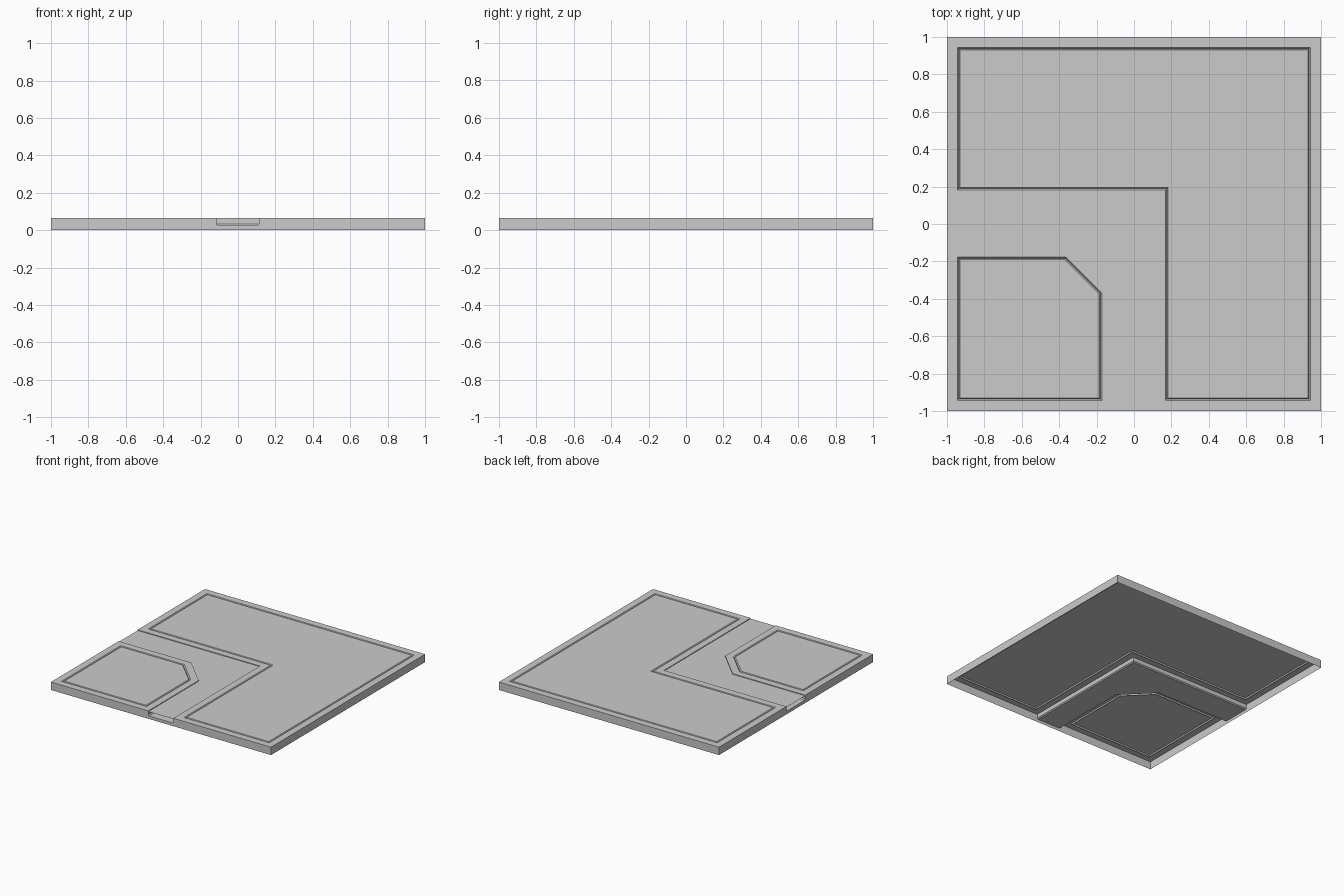
import bpy
import bmesh
from mathutils import Vector

if "Cube" in bpy.data.objects:
    bpy.data.objects.remove(bpy.data.objects["Cube"])

H = 0.065          # tile height
FLOOR = 0.025      # channel floor height
WATER = 0.059      # fill level in the channel
CH = 0.008         # chamfer at the channel floor

# Plan outlines, counter-clockwise
L_SLAB = [(-1, 1), (-1, .125), (.112, .125), (.112, -1), (1, -1), (1, 1)]
CORNER_SLAB = [(-1, -1), (-.115, -1), (-.115, -.345), (-.34, -.12), (-1, -.12)]
CHANNEL = [(-1, .125), (-1, -.12), (-.34, -.12), (-.115, -.345),
           (-.115, -1), (.112, -1), (.112, .125)]


def inset(loop, d):
    """Mitred inward offset of a counter-clockwise outline."""
    out = []
    for i, p in enumerate(loop):
        p = Vector(p)
        e1 = (p - Vector(loop[i - 1])).normalized()
        e2 = (Vector(loop[(i + 1) % len(loop)]) - p).normalized()
        n1, n2 = Vector((-e1.y, e1.x)), Vector((-e2.y, e2.x))
        out.append(tuple(p + (n1 + n2) * d / (1 + n1.dot(n2))))
    return out


def ring(bm, loop, z):
    return [bm.verts.new((x, y, z)) for x, y in loop]


def bridge(bm, a, b, skip=()):
    n = len(a)
    for i in range(n):
        if i not in skip:
            j = (i + 1) % n
            bm.faces.new((a[i], a[j], b[j], b[i]))


def finish(bm, name):
    me = bpy.data.meshes.new(name)
    bm.to_mesh(me)
    bm.free()
    ob = bpy.data.objects.new(name, me)
    bpy.context.collection.objects.link(ob)
    return ob


def slab(name, outline):
    """Flat border, shallow groove and inner panel."""
    bm = bmesh.new()
    rings = [ring(bm, inset(outline, d), z) for d, z in
             ((0, H), (.057, H), (.064, H - .01), (.071, H))]
    for a, b in zip(rings, rings[1:]):
        bridge(bm, a, b)
    bm.faces.new(rings[-1])
    finish(bm, name)


slab("main_paving", L_SLAB)
slab("corner_paving", CORNER_SLAB)

# Channel trough, open at the left and front ends
floor_loop = []
for (x0, y0), (x, y) in zip(CHANNEL, inset(CHANNEL, CH)):
    floor_loop.append((-1 if x0 == -1 else x, -1 if y0 == -1 else y))
bm = bmesh.new()
top = ring(bm, CHANNEL, H)
low = ring(bm, CHANNEL, FLOOR + CH)
base = ring(bm, floor_loop, FLOOR)
bridge(bm, top, low, skip=(0, 4))
bridge(bm, low, base, skip=(0, 4))
bm.faces.new(base)
finish(bm, "channel_trough")

# Fill surface just below the paving
bm = bmesh.new()
bm.faces.new(ring(bm, CHANNEL, WATER))
finish(bm, "channel_surface")


def notched(a, b):
    """Side wall outline with a cut-out between a and b."""
    return [(-1, 0), (1, 0), (1, H), (b, H), (b, FLOOR + CH), (b - CH, FLOOR),
            (a + CH, FLOOR), (a, FLOOR + CH), (a, H), (-1, H)]


# Outer skirt, open underneath
bm = bmesh.new()
bm.faces.new([bm.verts.new((u, -1, z)) for u, z in notched(-.115, .112)])
bm.faces.new([bm.verts.new((-1, u, z)) for u, z in reversed(notched(-.12, .125))])
corners = [(1, -1), (1, 1), (-1, 1)]
bridge_low, bridge_top = ring(bm, corners, 0), ring(bm, corners, H)
bridge(bm, bridge_low, bridge_top, skip=(2,))
bmesh.ops.remove_doubles(bm, verts=bm.verts, dist=1e-5)
finish(bm, "outer_skirt")
